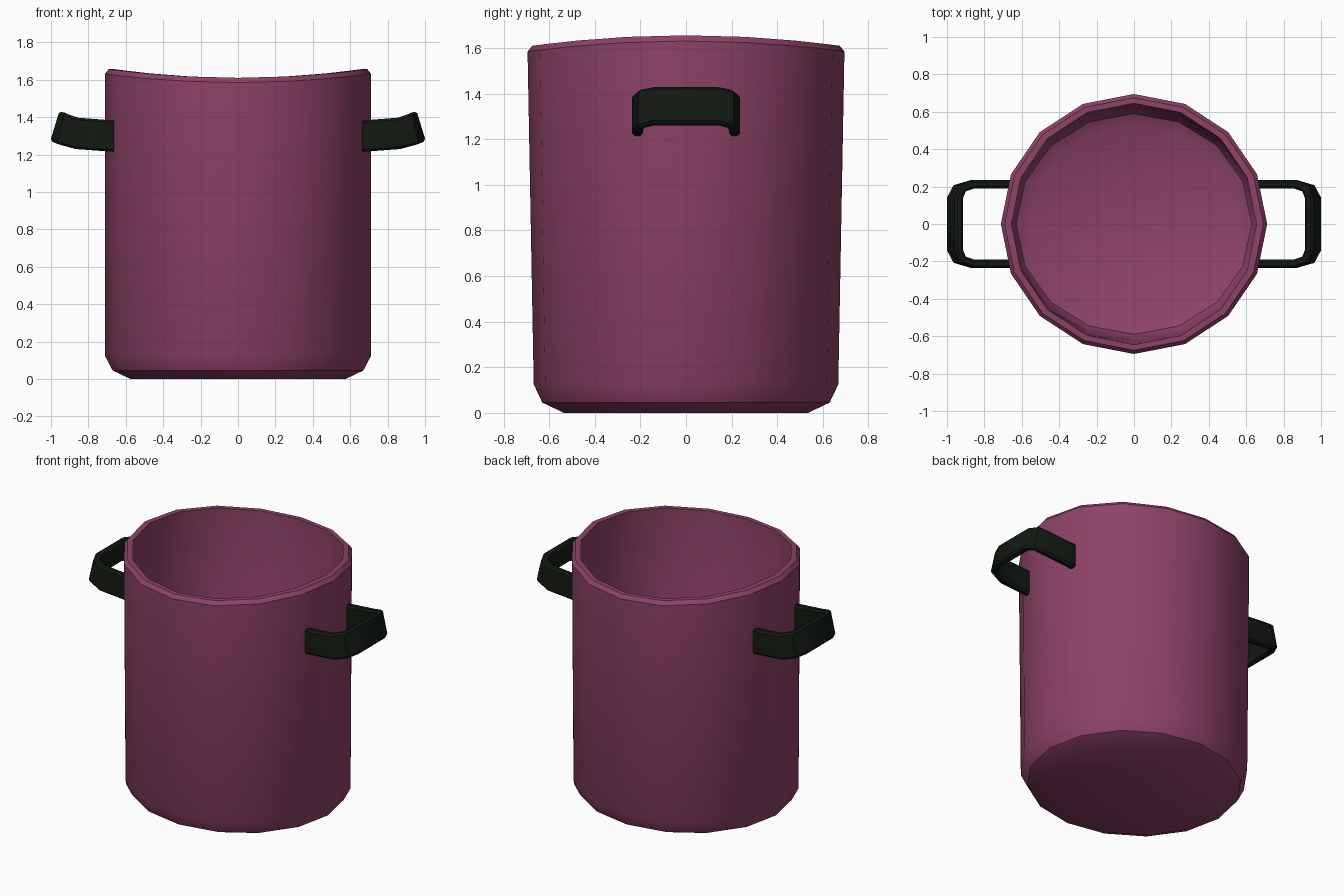
import bpy, bmesh, math
from mathutils import Vector

if "Cube" in bpy.data.objects:
    bpy.data.objects.remove(bpy.data.objects["Cube"])


def material(name, color):
    m = bpy.data.materials.new(name)
    m.diffuse_color = color
    m.use_nodes = True
    m.node_tree.nodes["Principled BSDF"].inputs["Base Color"].default_value = m.diffuse_color
    return m


def add_object(name, bm, mat):
    bmesh.ops.recalc_face_normals(bm, faces=bm.faces)
    me = bpy.data.meshes.new(name)
    bm.to_mesh(me)
    bm.free()
    me.materials.append(mat)
    ob = bpy.data.objects.new(name, me)
    bpy.context.collection.objects.link(ob)
    bpy.ops.object.select_all(action='DESELECT')
    bpy.context.view_layer.objects.active = ob
    ob.select_set(True)
    bpy.ops.object.shade_smooth_by_angle(angle=math.radians(30))
    return ob


def loft(bm, rings):
    for a, b in zip(rings, rings[1:]):
        n = len(a)
        for i in range(n):
            bm.faces.new((a[i], a[(i + 1) % n], b[(i + 1) % n], b[i]))
    bm.faces.new(rings[0])
    bm.faces.new(rings[-1])


plum = material("plum", (0.27, 0.055, 0.135, 1))
black = material("black", (0.006, 0.010, 0.006, 1))

# Pot body: 16-sided double wall (x radius, y radius, z, on the saddle-shaped rim)
SIDES = 16
profile = [
    (0.575, 0.535, 0.0, False), (0.67, 0.63, 0.045, False),
    (0.712, 0.668, 0.125, False), (0.712, 0.695, 1.585, True),
    (0.692, 0.675, 1.61, True), (0.655, 0.645, 1.61, True),
    (0.66, 0.618, 0.14, False), (0.63, 0.59, 0.085, False),
    (0.56, 0.523, 0.05, False),
]
bm = bmesh.new()
rings = []
for rx, ry, z, rim in profile:
    ring = []
    for i in range(SIDES):
        a = 2 * math.pi * i / SIDES
        lift = 0.046 * math.cos(a) ** 2 if rim else 0
        ring.append(bm.verts.new((rx * math.cos(a), ry * math.sin(a), z + lift)))
    rings.append(ring)
loft(bm, rings)
add_object("pot_body", bm, plum)

# Handle: chamfered strap swept along a U, tilting up toward the outer bar
half_path = [  # x, y, z, outward angle in plan, tilt (degrees)
    (0.65, 0.213, 1.297, 90, 0), (0.86, 0.213, 1.313, 90, 5),
    (0.932, 0.191, 1.334, 45, 13), (0.957, 0.14, 1.345, 0, 17),
]
path = half_path + [(x, -y, z, -p, t) for x, y, z, p, t in reversed(half_path)]
T, H, C = 0.0235, 0.084, 0.012
section = [(T - C, H), (T, H - C), (T, C - H), (T - C, -H),
           (C - T, -H), (-T, C - H), (-T, H - C), (C - T, H)]
for name, side in (("right_handle", 1), ("left_handle", -1)):
    bm = bmesh.new()
    rings = []
    for x, y, z, plan, tilt in path:
        p, t = math.radians(plan), math.radians(tilt)
        along = Vector((math.sin(p), -math.cos(p), 0))
        up = Vector((-math.sin(t), 0, math.cos(t)))
        out = up.cross(along).normalized()
        if out.dot(Vector((math.cos(p), math.sin(p), 0))) < 0:
            out = -out
        ring = []
        for n, u in section:
            v = Vector((x, y, z)) + out * n + up * u
            ring.append(bm.verts.new((side * v.x, v.y, v.z)))
        rings.append(ring)
    loft(bm, rings)
    add_object(name, bm, black)
